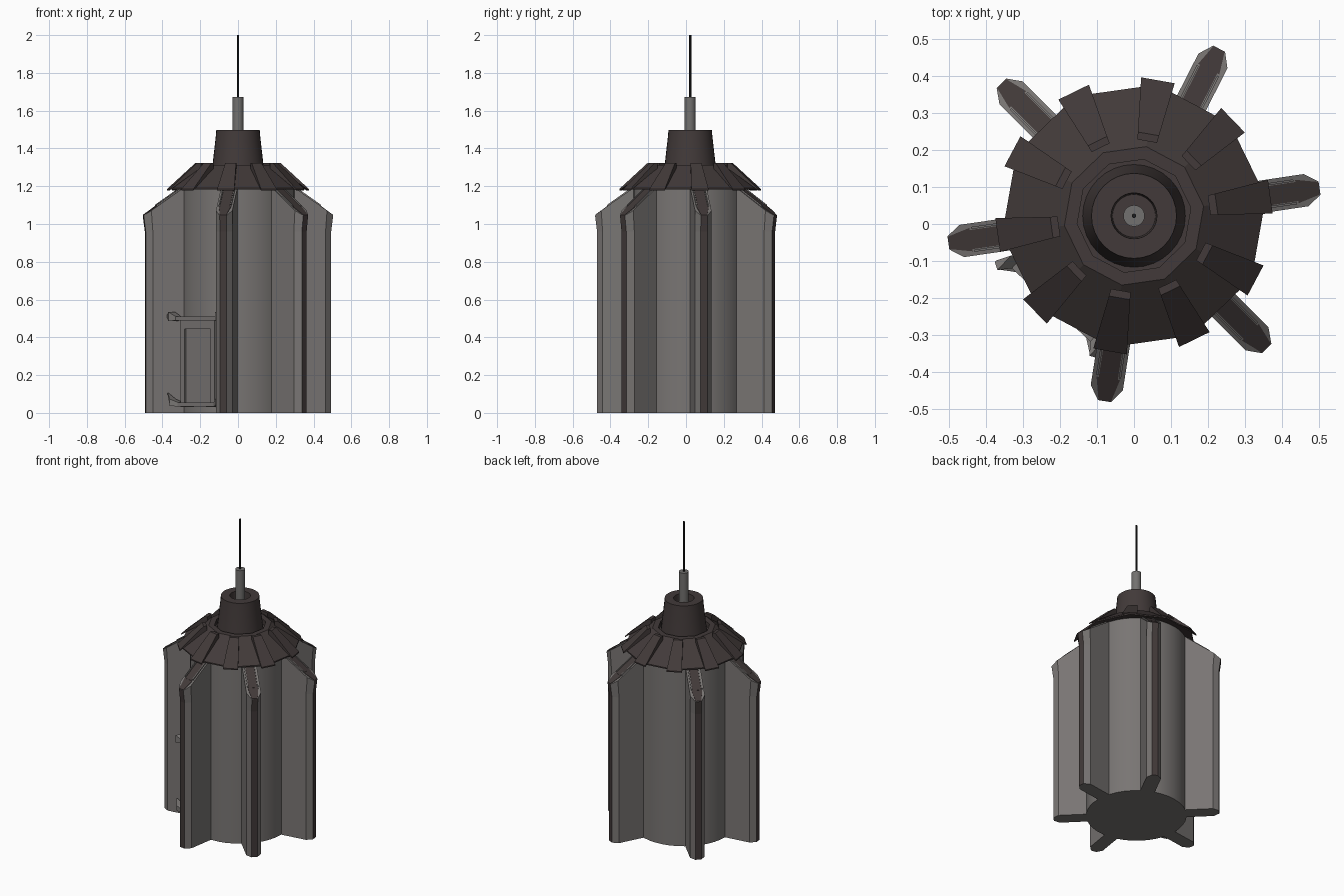
import bpy, bmesh, math
from mathutils import Matrix, Vector

if "Cube" in bpy.data.objects:
    bpy.data.objects.remove(bpy.data.objects["Cube"])

CY = 0.022  # tower axis is slightly behind the origin


def mat(name, rgb):
    m = bpy.data.materials.new(name)
    m.diffuse_color = (*rgb, 1)
    m.use_nodes = True
    m.node_tree.nodes["Principled BSDF"].inputs["Base Color"].default_value = m.diffuse_color
    return m


STONE = mat("warm_grey_metal", (0.19, 0.178, 0.172))
BROWN = mat("dark_brown_metal", (0.054, 0.042, 0.041))
PIPE = mat("pipe_grey", (0.17, 0.165, 0.16))
BLACK = mat("antenna_black", (0.012, 0.012, 0.012))


def make(name, verts, faces, mats, angle=0, smooth=False, brown=()):
    """Mesh in local (radial, tangential, z), turned to the given angle."""
    me = bpy.data.meshes.new(name)
    me.from_pydata(verts, [], faces)
    for m in mats:
        me.materials.append(m)
    for i in brown:
        me.polygons[i].material_index = 1
    bm = bmesh.new()
    bm.from_mesh(me)
    bmesh.ops.recalc_face_normals(bm, faces=bm.faces[:])
    bm.to_mesh(me)
    bm.free()
    ob = bpy.data.objects.new(name, me)
    ob.matrix_world = Matrix.Translation((0, CY, 0)) @ Matrix.Rotation(math.radians(angle), 4, 'Z')
    bpy.context.collection.objects.link(ob)
    if smooth:
        bpy.context.view_layer.objects.active = ob
        ob.select_set(True)
        bpy.ops.object.shade_smooth_by_angle(angle=math.radians(35))
        ob.select_set(False)
    return ob


def loft(name, rings, mats, angle=0, smooth=False, brown_col=None):
    """Join equal-sized point rings and cap both ends."""
    n = len(rings[0])
    verts = [p for r in rings for p in r]
    faces, brown = [], []
    for k in range(len(rings) - 1):
        for i in range(n):
            j = (i + 1) % n
            if i == brown_col:
                brown.append(len(faces))
            faces.append((k * n + i, k * n + j, (k + 1) * n + j, (k + 1) * n + i))
    faces.append(tuple(range(n)))
    faces.append(tuple(range((len(rings) - 1) * n, len(rings) * n)))
    return make(name, verts, faces, mats, angle, smooth, brown)


def lathe(name, profile, n, m, angle=0, smooth=True):
    ring = lambda r, z: [(r * math.cos(2 * math.pi * i / n), r * math.sin(2 * math.pi * i / n), z)
                         for i in range(n)]
    return loft(name, [ring(r, z) for r, z in profile], [m], angle, smooth)


def block(name, r0, r1, t0, t1, z0, z1, m, angle):
    ring = lambda z: [(r0, t0, z), (r1, t0, z), (r1, t1, z), (r0, t1, z)]
    return loft(name, [ring(z0), ring(z1)], [m], angle)


# main round body, reaching up under the roof
lathe("tower_body", [(0.3, 0), (0.3, 1.19), (0.2, 1.27)], 40, STONE)


# six buttress fins with brown tip strips and sloped tops
def fin_top(r):
    return 1.19 - (r - 0.3) * 0.70


def fin(angle):
    h, q = 0.044, 0.018

    def ring(mid, tip, z=None):
        pts = [(0.25, -h), (mid, -h), (tip, -q), (tip, q), (mid, h), (0.25, h)]
        return [(r, t, fin_top(r) if z is None else z) for r, t in pts]
    loft("fin", [ring(0.462, 0.496, 0), ring(0.462, 0.496, 0.96), ring(0.47, 0.507)],
         [STONE, BROWN], angle, brown_col=2)

    # brown strip on the slope, with a low grey rim at its outer part
    def strip(name, ra, rb, w0, w1, lift, m):
        z = lambda r, d: fin_top(r) + d
        lo = [(ra, -w0, z(ra, -.01)), (rb, -w1, z(rb, -.01)), (rb, w1, z(rb, -.01)), (ra, w0, z(ra, -.01))]
        hi = [(r, t, c + .01 + lift) for r, t, c in lo]
        loft(name, [lo, hi], [m], angle)
    strip("fin_slope_strip", 0.28, 0.445, 0.026, 0.026, 0.004, BROWN)
    strip("fin_slope_tip", 0.445, 0.506, 0.032, 0.017, 0.003, BROWN)
    for s in (-1, 1):
        z = fin_top
        lo = [(0.28, s * 0.028, z(0.28)), (0.44, s * 0.028, z(0.44)),
              (0.44, s * 0.034, z(0.44)), (0.28, s * 0.034, z(0.28))]
        loft("fin_slope_rim", [lo, [(r, t, c + .009) for r, t, c in lo]], [STONE], angle)


for a in (8.5, 63, 135, 188.3, 261, 315):
    fin(a)

# ten-sided roof skirt with a sunken collar around the chimney
lathe("roof_skirt", [(0.30, 1.195), (0.36, 1.182), (0.36, 1.19), (0.19, 1.312), (0.155, 1.312),
                     (0.155, 1.28)], 10, BROWN, 8, False)

# tapered ribs on the roof corners
for k in range(10):
    def rib(r, w, z, d):
        return [(r, -w, z - d), (r, w, z - d), (r, w, z), (r, -w, z)]
    loft("roof_rib", [rib(0.205, 0.027, 1.322, 0.03), rib(0.225, 0.029, 1.322, 0.04),
                      rib(0.372, 0.046, 1.186, 0.008)], [BROWN], 8 + 36 * k)

# chimney with a hollow top, pipe and antenna
lathe("chimney", [(0.14, 1.27), (0.134, 1.32), (0.117, 1.47), (0.115, 1.497), (0.062, 1.497),
                  (0.058, 1.42)], 32, BROWN)
lathe("pipe", [(0.029, 1.40), (0.029, 1.672)], 20, PIPE)
lathe("antenna", [(0.006, 1.6), (0.006, 2.0)], 8, BLACK)

# door in the wide gap between two fins
D = 227
block("door_panel", 0.2, 0.302, -0.1, 0.1, 0.03, 0.45, STONE, D)
for s in (-1, 1):
    block("door_jamb", 0.22, 0.315, min(s * .095, s * .122), max(s * .095, s * .122), 0.03, 0.49, STONE, D)
block("door_header", 0.22, 0.315, -0.122, 0.122, 0.445, 0.49, STONE, D)


# lintel and sill bars whose ends flare outward into points
def bar(name, z, path):
    rings = []
    for s, pts in ((-1, path), (1, path[::-1])):
        for r, t, dz, e in pts:
            rings.append([(r - .03 if e > .008 else r - e, s * t, z + dz - e),
                          (r + e, s * t, z + dz - e), (r + e, s * t, z + dz + e),
                          (r - .03 if e > .008 else r - e, s * t, z + dz + e)])
    loft(name, rings, [STONE], D)


bar("door_lintel", 0.5, [(0.345, 0.19, 0.012, 0.003), (0.335, 0.17, 0.01, 0.024), (0.318, 0.145, 0, 0.011)])
bar("door_sill", 0.045, [(0.345, 0.185, 0.058, 0.003), (0.335, 0.165, 0.01, 0.018), (0.318, 0.13, 0, 0.011)])
